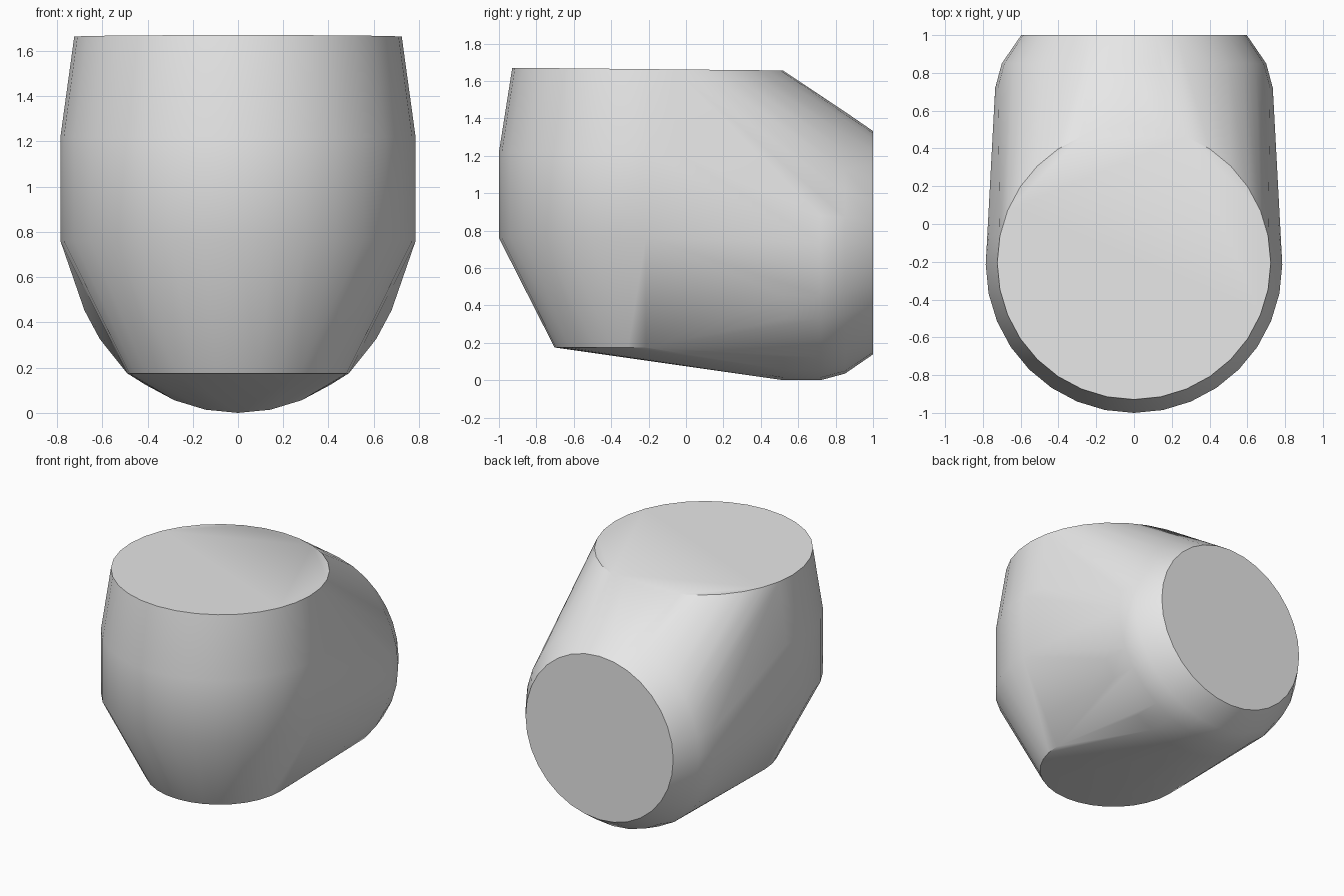
import bpy, bmesh, math
from mathutils import Vector

cube = bpy.data.objects.get("Cube")
if cube:
    bpy.data.objects.remove(cube, do_unlink=True)

grey = bpy.data.materials.new("light grey")
grey.use_nodes = True
colour = (0.8, 0.8, 0.8, 1.0)
grey.diffuse_color = colour
grey.node_tree.nodes["Principled BSDF"].inputs["Base Color"].default_value = colour

SIDES = 32


def ring(bm, centre, u, v, radius):
    """Add a circle of points spanned by the directions u and v."""
    c, u, v = Vector(centre), Vector(u), Vector(v)
    for i in range(SIDES):
        a = 2 * math.pi * i / SIDES
        bm.verts.new(c + radius * (math.cos(a) * u + math.sin(a) * v))


bm = bmesh.new()

# Upright barrel: bottom rim, two belly rings, slightly tilted top rim
X, Y, Z = (1, 0, 0), (0, 1, 0), (0, 0, 1)
ring(bm, (0, -0.213, 0.175), X, Y, 0.49)
ring(bm, (0, -0.215, 0.76), X, Y, 0.785)
ring(bm, (0, -0.215, 1.22), X, Y, 0.785)
ring(bm, (0, -0.205, 1.663), X, (0, 1, -0.01), 0.724)

# Rear-facing barrel: (y, radius) of each ring
for y, r in ((0.52, 0.735), (0.72, 0.735), (0.85, 0.70), (1.0, 0.597)):
    ring(bm, (0, y, 0.735), X, Z, r)

# Wrap both barrels in one convex skin
hull = bmesh.ops.convex_hull(bm, input=bm.verts[:])
loose = {g for g in hull["geom_interior"] + hull["geom_unused"]
         if isinstance(g, bmesh.types.BMVert)}
bmesh.ops.delete(bm, geom=list(loose), context="VERTS")

# Merge flat triangles into clean caps
bmesh.ops.dissolve_limit(bm, angle_limit=math.radians(0.2),
                         verts=bm.verts[:], edges=bm.edges[:])
bmesh.ops.recalc_face_normals(bm, faces=bm.faces[:])

mesh = bpy.data.meshes.new("elbow_body")
bm.to_mesh(mesh)
bm.free()
mesh.materials.append(grey)
body = bpy.data.objects.new("elbow_body", mesh)
bpy.context.collection.objects.link(body)

# Smooth walls, crisp cap rims
bpy.ops.object.select_all(action="DESELECT")
body.select_set(True)
bpy.context.view_layer.objects.active = body
bpy.ops.object.shade_smooth_by_angle(angle=math.radians(35))
